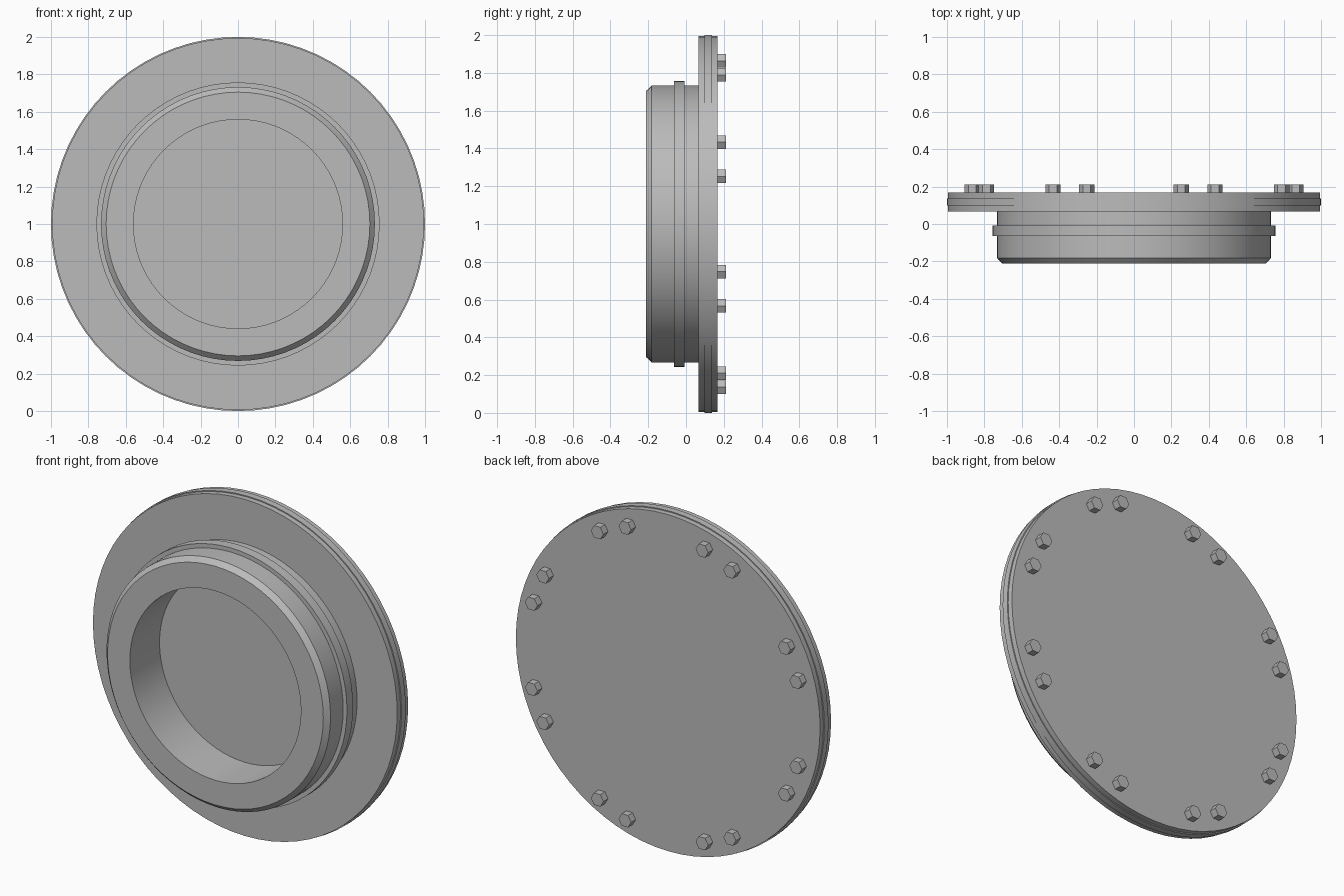
import bpy, bmesh
from math import sin, cos, pi, radians

cube = bpy.data.objects.get("Cube")
if cube:
    bpy.data.objects.remove(cube, do_unlink=True)

SEGMENTS = 72
CENTRE_Z = 1.0

metal = bpy.data.materials.new("grey metal")
metal.use_nodes = True
GREY = (0.5, 0.5, 0.5, 1)
metal.diffuse_color = GREY
metal.node_tree.nodes["Principled BSDF"].inputs["Base Color"].default_value = GREY


def finish(name, bm):
    bmesh.ops.recalc_face_normals(bm, faces=bm.faces)
    mesh = bpy.data.meshes.new(name)
    bm.to_mesh(mesh)
    bm.free()
    mesh.materials.append(metal)
    obj = bpy.data.objects.new(name, mesh)
    bpy.context.collection.objects.link(obj)
    return obj


def lathe(name, profile, closed=False):
    """Turn (radius, y) points about the disc's y axis; open ends are capped."""
    bm = bmesh.new()
    rings = []
    for r, y in profile:
        angles = [2 * pi * i / SEGMENTS for i in range(SEGMENTS)]
        rings.append([bm.verts.new((r * cos(a), y, CENTRE_Z + r * sin(a))) for a in angles])
    pairs = list(zip(rings, rings[1:]))
    if closed:
        pairs.append((rings[-1], rings[0]))
    else:
        bm.faces.new(rings[0])
        bm.faces.new(rings[-1])
    for a, b in pairs:
        for i in range(SEGMENTS):
            j = (i + 1) % SEGMENTS
            bm.faces.new((a[i], a[j], b[j], b[i]))
    obj = finish(name, bm)
    bpy.ops.object.select_all(action="DESELECT")
    obj.select_set(True)
    bpy.context.view_layer.objects.active = obj
    bpy.ops.object.shade_smooth_by_angle(angle=radians(25))
    return obj


# Flange: two plates with a slightly proud gasket between them
lathe("flange", [(0.994, 0.066), (0.994, 0.098), (1.0, 0.098),
                 (1.0, 0.137), (0.994, 0.137), (0.994, 0.168)])

# Hollow spigot with a chamfered front lip and a raised band
lathe("spigot", [(0.559, 0.07), (0.559, -0.211), (0.705, -0.211), (0.732, -0.182),
                 (0.732, -0.064), (0.757, -0.064), (0.757, -0.007),
                 (0.732, -0.007), (0.732, 0.07)], closed=True)

# Hexagonal bolt heads in eight pairs around the back
for pair in range(8):
    for side in (-1, 1):
        angle = radians(22.5 + 45 * pair + 6.25 * side)
        cx, cz = 0.9 * cos(angle), CENTRE_Z + 0.9 * sin(angle)
        bm = bmesh.new()
        hexagon = [bm.verts.new((cx + 0.041 * cos(k * pi / 3), 0.16, cz + 0.041 * sin(k * pi / 3)))
                   for k in range(6)]
        face = bm.faces.new(hexagon)
        grown = bmesh.ops.extrude_face_region(bm, geom=[face], use_keep_orig=True)
        top = [v for v in grown["geom"] if isinstance(v, bmesh.types.BMVert)]
        bmesh.ops.translate(bm, verts=top, vec=(0, 0.051, 0))
        finish(f"bolt_{pair + 1}_{'a' if side < 0 else 'b'}", bm)
